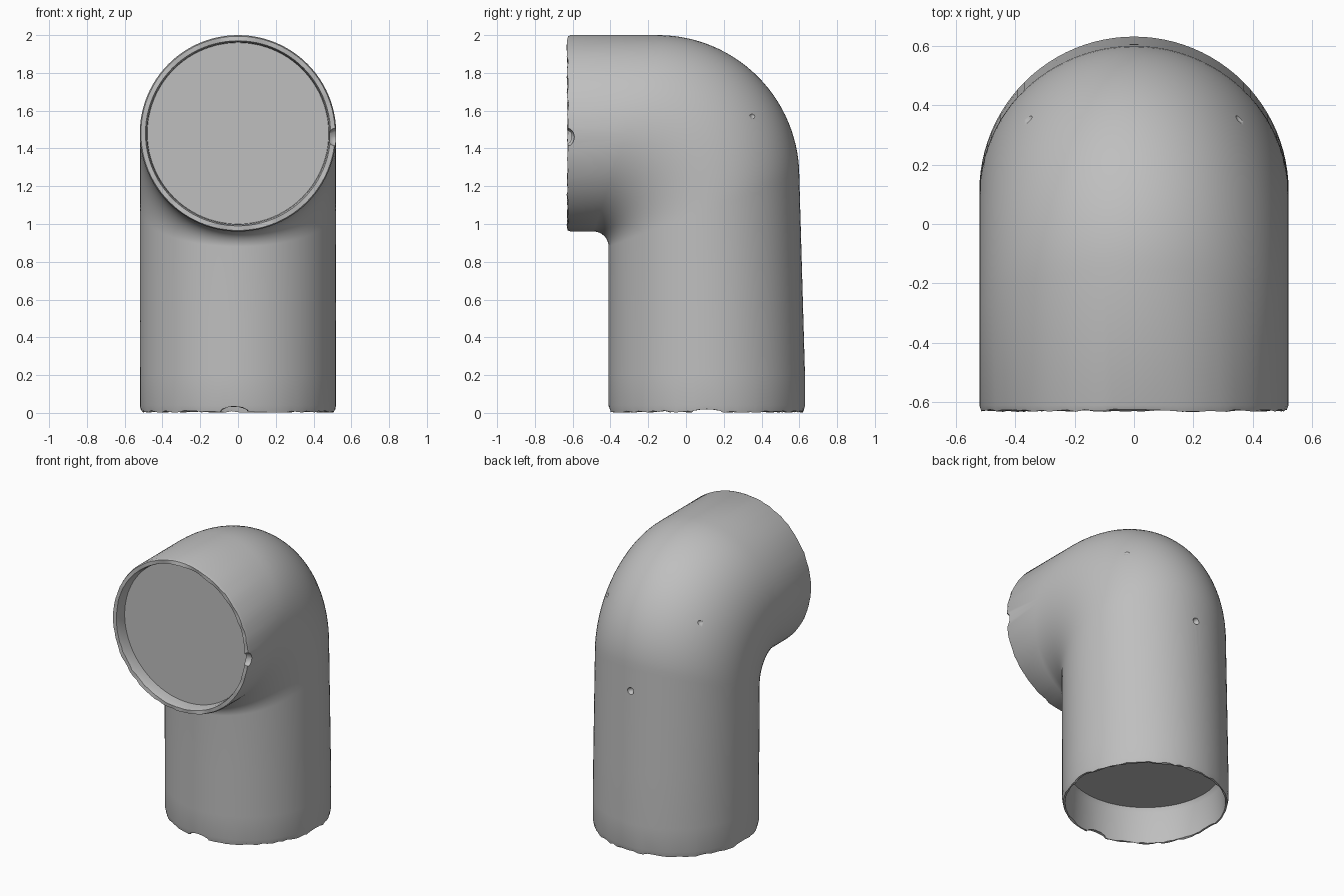
import bpy, bmesh, math, random
from mathutils import Vector

random.seed(4)
SIDES = 96

if "Cube" in bpy.data.objects:
    bpy.data.objects.remove(bpy.data.objects["Cube"])

grey = bpy.data.materials.new("warm_grey_plastic")
grey.use_nodes = True
colour = (0.52, 0.52, 0.52, 1)
grey.diffuse_color = colour
grey.node_tree.nodes["Principled BSDF"].inputs["Base Color"].default_value = colour


def ring(bm, inner, outer, half_width, jitter=0.0):
    """Elliptical section spanning two (y, z) points of the side profile."""
    a, b = Vector((0, *inner)), Vector((0, *outer))
    mid, arm = (a + b) / 2, (b - a) / 2
    axis = arm.cross(Vector((1, 0, 0))).normalized()
    verts = []
    for i in range(SIDES):
        t = math.tau * i / SIDES
        p = mid + arm * math.cos(t) + Vector((half_width * math.sin(t), 0, 0))
        verts.append(bm.verts.new(p + axis * random.uniform(-jitter, jitter)))
    return verts


def arc(centre, radius, t):
    return (centre[0] + radius * math.cos(t), centre[1] + radius * math.sin(t))


# Sections: (inner point, outer point, half width, roughness)
sections = [
    ((-0.37, 0.25), (0.58, 0.25), 0.48, 0),      # lower socket floor
    ((-0.38, 0.22), (0.60, 0.22), 0.495, 0),
    ((-0.385, 0.03), (0.605, 0.03), 0.50, 0),
    ((-0.39, 0.007), (0.61, 0.007), 0.502, 0.006),  # lower lip
    ((-0.402, 0.007), (0.622, 0.007), 0.513, 0.006),
    ((-0.41, 0.04), (0.63, 0.04), 0.52, 0),
    ((-0.41, 0.20), (0.63, 0.20), 0.52, 0),
    ((-0.41, 0.50), (0.62, 0.55), 0.52, 0),
]
STEPS = 28
for i in range(STEPS + 1):                        # elbow bend
    t = math.pi / 2 * i / STEPS
    lower = arc((-0.49, 0.88), 0.08, t)
    upper = arc((-0.15, 1.25), 0.75, t)
    sections.append((lower, upper, 0.52, 0))
sections += [
    ((-0.61, 0.96), (-0.61, 2.0), 0.52, 0),
    ((-0.627, 0.966), (-0.627, 1.994), 0.514, 0.005),  # front lip
    ((-0.627, 0.99), (-0.627, 1.97), 0.49, 0.005),
    ((-0.60, 0.997), (-0.60, 1.963), 0.483, 0),
    ((-0.55, 1.0), (-0.55, 1.96), 0.48, 0),      # front socket floor
]

# Pipe elbow with both sockets closed inside
bm = bmesh.new()
rings = [ring(bm, *s) for s in sections]
for low, high in zip(rings, rings[1:]):
    for i in range(SIDES):
        j = (i + 1) % SIDES
        bm.faces.new((low[i], low[j], high[j], high[i]))
bm.faces.new(rings[0])
bm.faces.new(rings[-1])
bmesh.ops.recalc_face_normals(bm, faces=bm.faces)
mesh = bpy.data.meshes.new("pipe_elbow")
bm.to_mesh(mesh)
bm.free()
elbow = bpy.data.objects.new("pipe_elbow", mesh)
bpy.context.collection.objects.link(elbow)
mesh.materials.append(grey)

# Small pits in the bend and chips in the lips: (centre, size)
cuts = [
    ((0, 0.06, 2.0), (0.012, 0.03, 0.03)),
    ((0, 0.61, 1.10), (0.025, 0.03, 0.025)),
    ((-0.02, -0.40, 0), (0.08, 0.06, 0.035)),
    ((0.52, -0.63, 1.46), (0.05, 0.04, 0.05)),
]
for side in (-1, 1):
    cuts.append(((side * 0.39, 0.36, 1.575), (0.05, 0.028, 0.025)))
    cuts.append(((side * 0.51, 0.11, 0), (0.05, 0.09, 0.02)))

bm = bmesh.new()
for centre, size in cuts:
    made = bmesh.ops.create_icosphere(bm, subdivisions=2, radius=1)["verts"]
    bmesh.ops.scale(bm, vec=size, verts=made)
    bmesh.ops.translate(bm, vec=centre, verts=made)
cut_mesh = bpy.data.meshes.new("wear_cutter")
bm.to_mesh(cut_mesh)
bm.free()
cut_mesh.materials.append(grey)
cutter = bpy.data.objects.new("wear_cutter", cut_mesh)
bpy.context.collection.objects.link(cutter)
cutter.hide_render = True

bpy.ops.object.select_all(action="DESELECT")
bpy.context.view_layer.objects.active = elbow
elbow.select_set(True)
wear = elbow.modifiers.new("wear", "BOOLEAN")
wear.operation = "DIFFERENCE"
wear.solver = "EXACT"
wear.object = cutter
bpy.ops.object.modifier_apply(modifier=wear.name)
bpy.data.objects.remove(cutter)
bpy.ops.object.shade_smooth_by_angle(angle=math.radians(35))
